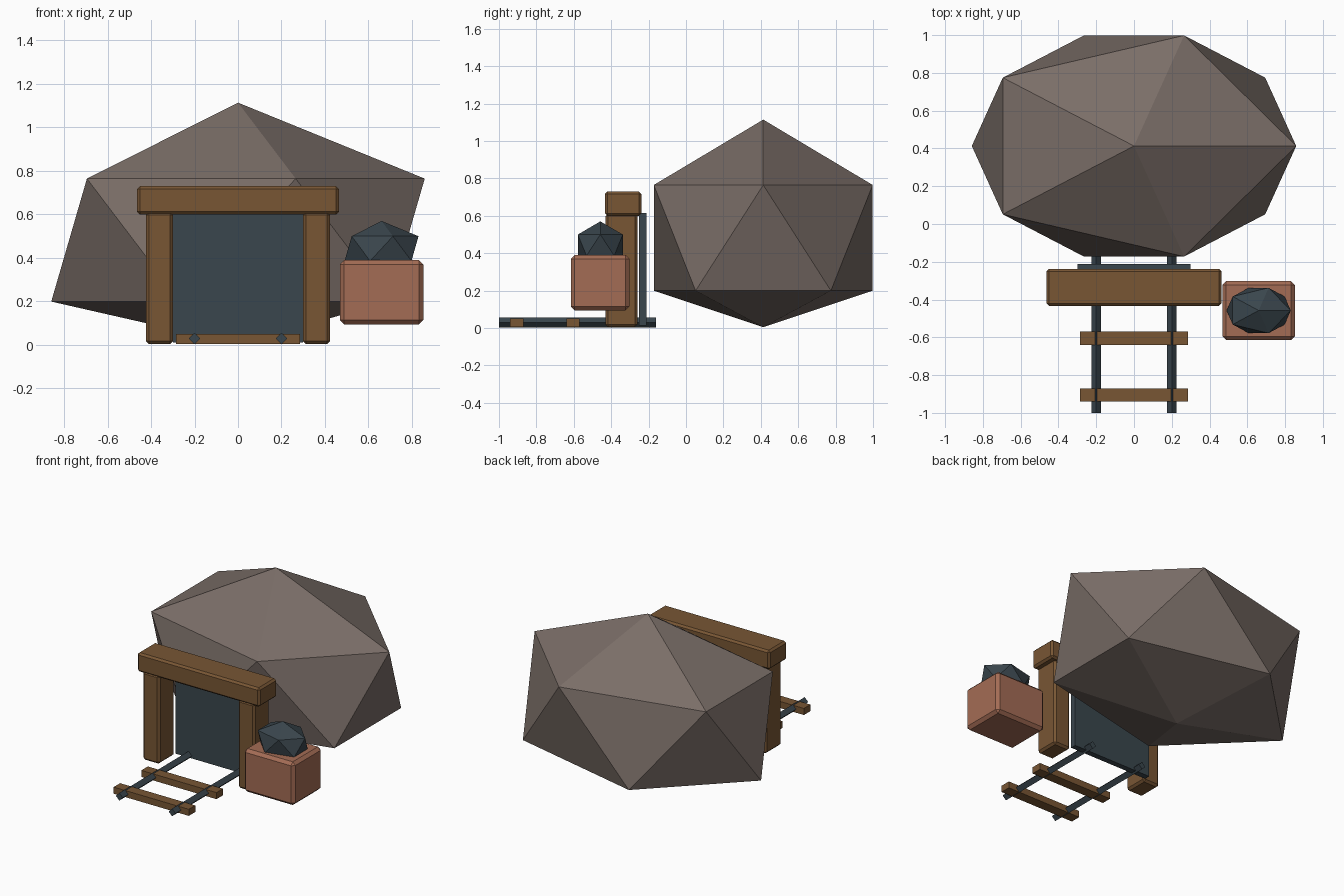
import bpy
import bmesh
import math
from mathutils import Matrix, Vector

default = bpy.data.objects.get("Cube")
if default:
    bpy.data.objects.remove(default, do_unlink=True)


def material(name, r, g, b):
    mat = bpy.data.materials.new(name)
    mat.use_nodes = True
    mat.diffuse_color = (r, g, b, 1)
    bsdf = next(n for n in mat.node_tree.nodes if n.type == 'BSDF_PRINCIPLED')
    bsdf.inputs["Base Color"].default_value = (r, g, b, 1)
    bsdf.inputs["Roughness"].default_value = 0.9
    return mat


STONE = material("stone_grey", 0.195, 0.155, 0.137)
WOOD = material("timber_brown", 0.188, 0.093, 0.034)
DARK = material("dark_slate", 0.042, 0.061, 0.074)
COPPER = material("copper", 0.37, 0.15, 0.09)


def finish(name, bm, mat):
    mesh = bpy.data.meshes.new(name)
    bm.to_mesh(mesh)
    bm.free()
    mesh.materials.append(mat)
    obj = bpy.data.objects.new(name, mesh)
    bpy.context.collection.objects.link(obj)
    return obj


def box(name, mat, low, high, bevel=0, roll=0):
    """Box between two corners, optionally chamfered and rolled about y."""
    low, high = Vector(low), Vector(high)
    bm = bmesh.new()
    bmesh.ops.create_cube(bm, size=1)
    bmesh.ops.scale(bm, vec=high - low, verts=bm.verts)
    bmesh.ops.rotate(bm, matrix=Matrix.Rotation(roll, 3, 'Y'), verts=bm.verts)
    bmesh.ops.translate(bm, vec=(low + high) / 2, verts=bm.verts)
    obj = finish(name, bm, mat)
    if bevel:
        mod = obj.modifiers.new("Chamfer", 'BEVEL')
        mod.width = bevel
        mod.segments = 1
    return obj


def boulder(name, mat, centre, radii, floor):
    """Stretched icosahedron whose lowest points stop at the floor height."""
    bm = bmesh.new()
    bmesh.ops.create_icosphere(bm, subdivisions=1, radius=1)
    bmesh.ops.scale(bm, vec=radii, verts=bm.verts)
    bmesh.ops.translate(bm, vec=centre, verts=bm.verts)
    for v in bm.verts:
        v.co.z = max(v.co.z, floor)
    return finish(name, bm, mat)


# Hill behind the entrance
boulder("hill_rock", STONE, (0, 0.413, 0.482), (0.96, 0.688, 0.632), 0.004)

# Timber frame and dark opening
for side, s in (("left", 1), ("right", -1)):
    xs = sorted((s * 0.298, s * 0.424))
    box(side + "_post", WOOD, (xs[0], -0.43, 0.004), (xs[1], -0.26, 0.612), 0.014)
box("lintel_beam", WOOD, (-0.464, -0.433, 0.6), (0.464, -0.239, 0.73), 0.013)
box("tunnel_opening", DARK, (-0.3, -0.25, 0.012), (0.3, -0.211, 0.615))

# Track: square rails standing on edge, laid through wooden sleepers
for side, x in (("left", 0.2), ("right", -0.2)):
    h = 0.0185
    box(side + "_rail", DARK, (x - h, -1, 0.029 - h), (x + h, -0.16, 0.029 + h),
        roll=math.radians(45))
for name, y in (("front_sleeper", -0.905), ("rear_sleeper", -0.605)):
    box(name, WOOD, (-0.285, y - 0.035, 0.005), (0.285, y + 0.035, 0.05))

# Ore box with a lump of ore
box("ore_box", COPPER, (0.468, -0.615, 0.094), (0.852, -0.303, 0.39), 0.02)
boulder("ore_lump", DARK, (0.66, -0.458, 0.443), (0.19, 0.141, 0.127), 0.2)
